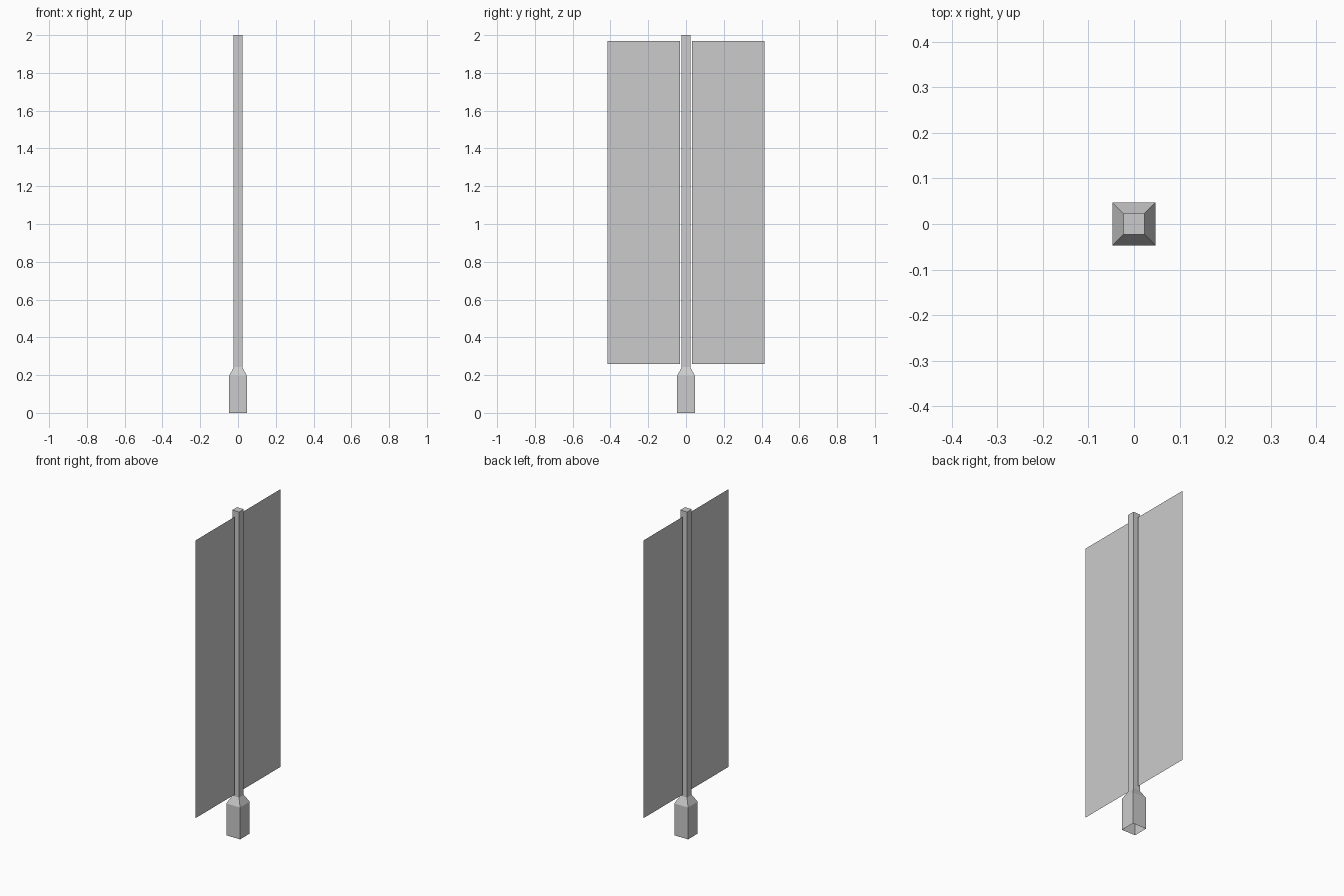
import bpy
import bmesh

if "Cube" in bpy.data.objects:
    bpy.data.objects.remove(bpy.data.objects["Cube"])


def make_object(name, bm):
    mesh = bpy.data.meshes.new(name)
    bm.to_mesh(mesh)
    bm.free()
    obj = bpy.data.objects.new(name, mesh)
    bpy.context.collection.objects.link(obj)
    return obj


# Square post: wide foot, tapered shoulder, slim shaft, open underneath
PROFILE = [(0.047, 0.0), (0.047, 0.196), (0.023, 0.242), (0.023, 2.0)]
CORNERS = [(-1, -1), (1, -1), (1, 1), (-1, 1)]
bm = bmesh.new()
rings = [[bm.verts.new((r * x, r * y, z)) for x, y in CORNERS] for r, z in PROFILE]
for low, high in zip(rings, rings[1:]):
    for i in range(4):
        j = (i + 1) % 4
        bm.faces.new((low[i], low[j], high[j], high[i]))
bm.faces.new(rings[-1])
make_object("post", bm)

# Thin banner sheets, one on each side of the post
for side, label in ((-1, "left"), (1, "right")):
    inner, outer = side * 0.033, side * 0.415
    y0, y1 = min(inner, outer), max(inner, outer)
    bm = bmesh.new()
    bm.faces.new([bm.verts.new((0, y, z)) for y, z in
                  ((y0, 0.258), (y1, 0.258), (y1, 1.968), (y0, 1.968))])
    make_object(label + "_banner", bm)
